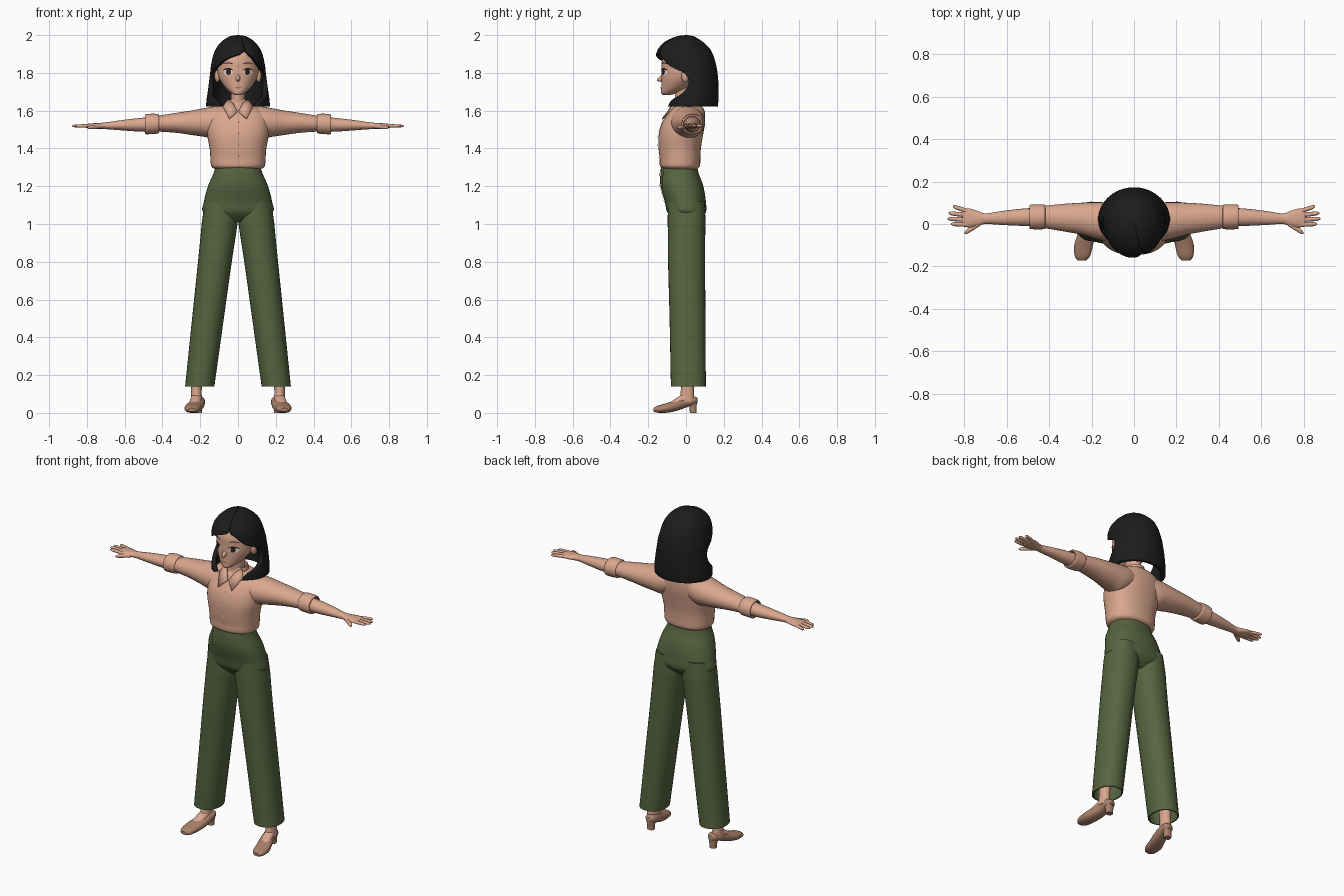
import bpy, bmesh, math
from mathutils import Vector


def material(name, rgb):
    m = bpy.data.materials.new(name)
    m.diffuse_color = (*rgb, 1)
    return m


PEACH = material("peach", (0.70, 0.385, 0.27))
GREEN = material("olive_green", (0.095, 0.128, 0.05))
BLACK = material("hair_black", (0.012, 0.012, 0.012))
BROWN = material("shoe_tan", (0.40, 0.22, 0.145))
WHITE = material("eye_white", (0.80, 0.75, 0.70))
DARK = material("eye_brown", (0.035, 0.015, 0.01))
ROSE = material("lip_rose", (0.42, 0.14, 0.11))


def resample(rows, k=5):
    """Catmull-Rom through table rows."""
    rows = [Vector(r) for r in rows]
    out = []
    for i in range(len(rows) - 1):
        p1, p2 = rows[i], rows[i + 1]
        p0, p3 = rows[max(i - 1, 0)], rows[min(i + 2, len(rows) - 1)]
        for s in range(k):
            t = s / k
            out.append(0.5 * (2 * p1 + (p2 - p0) * t + (2 * p0 - 5 * p1 + 4 * p2 - p3) * t * t
                              + (3 * p1 - p0 - 3 * p2 + p3) * t ** 3))
    return out + [rows[-1]]


def add_object(name, verts, faces, mat, mirror=False, fix=True):
    me = bpy.data.meshes.new(name)
    me.from_pydata(verts, [], faces)
    if fix:
        bm = bmesh.new()
        bm.from_mesh(me)
        bmesh.ops.recalc_face_normals(bm, faces=bm.faces)
        bm.to_mesh(me)
        bm.free()
    me.materials.append(mat)
    ob = bpy.data.objects.new(name, me)
    bpy.context.collection.objects.link(ob)
    if mirror:
        ob.modifiers.new("mirror", 'MIRROR').use_mirror_merge = False
    return ob


def loft(name, rows, mat, axis='z', mirror=False, n=28, p=2.0, tail=(), k=5):
    """Skin of superellipses; each row is (position, u0, u1, v0, v1)."""
    rings = list(resample(rows, k)) + [Vector(r) for r in tail]
    verts, faces = [], []
    for t, u0, u1, v0, v1 in rings:
        for j in range(n):
            a = math.tau * j / n
            c, s = math.cos(a), math.sin(a)
            u = (u0 + u1) / 2 + (u1 - u0) / 2 * math.copysign(abs(c) ** (2 / p), c)
            v = (v0 + v1) / 2 + (v1 - v0) / 2 * math.copysign(abs(s) ** (2 / p), s)
            verts.append({'z': (u, v, t), 'x': (t, u, v), 'y': (v, t, u)}[axis])
    for i in range(len(rings) - 1):
        for j in range(n):
            k2 = (j + 1) % n
            faces.append((i * n + j, i * n + k2, (i + 1) * n + k2, (i + 1) * n + j))
    faces += [tuple(range(n)), tuple(range(len(verts) - n, len(verts)))]
    return add_object(name, verts, faces, mat, mirror)


def front_y(rows, x, z, p):
    """Front surface of a vertical loft."""
    rings = sorted((tuple(r) for r in resample(rows)), key=lambda r: r[0])
    for a, b in zip(rings, rings[1:]):
        if a[0] <= z <= b[0]:
            break
    f = min(max((z - a[0]) / max(b[0] - a[0], 1e-6), 0), 1)
    _, x0, x1, y0, y1 = Vector(a).lerp(Vector(b), f)
    q = min(abs((x - (x0 + x1) / 2) / ((x1 - x0) / 2)), 1)
    return (y0 + y1) / 2 - (y1 - y0) / 2 * (1 - q ** p) ** (1 / p)


def patch(name, rows, cx, cz, rx, rz, mat, off=0.003, p=2.0, mirror=False, rounded=True, nz=6, arch=0):
    """Thin plate following the front of a loft."""
    verts, faces, nx = [], [], 6
    for i in range(nz + 1):
        for j in range(nx + 1):
            u, v = 2 * j / nx - 1, 2 * i / nz - 1
            a, b = (u * math.sqrt(1 - v * v / 2), v * math.sqrt(1 - u * u / 2)) if rounded else (u, v)
            x, z = cx + rx * a, cz + rz * b - arch * a * a
            verts.append((x, front_y(rows, x, z, p) - off, z))
    w = nx + 1
    for i in range(nz):
        for j in range(nx):
            faces.append((i * w + j, i * w + j + 1, (i + 1) * w + j + 1, (i + 1) * w + j))
    return add_object(name, verts, faces, mat, mirror, fix=False)


def sym(rows):
    return [(z, -w, w, y0, y1) for z, w, y0, y1 in rows]


# Trousers: hips and two hollow-hemmed legs
HIPS = sym([(1.305, .118, -.130, .058), (1.26, .133, -.136, .070), (1.20, .159, -.135, .092),
            (1.12, .180, -.113, .105), (1.06, .184, -.098, .104), (1.01, .10, -.05, .06)])
loft("trouser_hips", HIPS, GREEN, p=2.2, n=40)
loft("trouser_leg", [(1.12, .005, .174, -.095, .098), (1.02, .002, .190, -.097, .103),
                     (.95, .010, .197, -.096, .102), (.80, .033, .212, -.095, .101),
                     (.50, .075, .243, -.087, .103), (.14, .125, .280, -.080, .105)], GREEN,
     mirror=True, p=2.15, n=32,
     tail=[(.14, .132, .273, -.073, .098), (.26, .120, .262, -.073, .098)])
patch("trouser_fly", HIPS, .012, 1.195, .014, .095, GREEN, off=.004, p=2.2, rounded=False, nz=16)
patch("trouser_pleat", HIPS, .085, 1.24, .004, .05, GREEN, off=.004, p=2.2, mirror=True, rounded=False, nz=10)

# Shirt: body, sleeves and rolled cuffs
SHIRT = sym([(1.292, .125, -.122, .060), (1.308, .142, -.138, .074), (1.35, .146, -.140, .076),
             (1.40, .150, -.145, .079), (1.47, .163, -.145, .090), (1.53, .165, -.130, .100),
             (1.58, .155, -.102, .101), (1.61, .120, -.080, .094), (1.635, .062, -.058, .070)])
loft("shirt_body", SHIRT, PEACH, p=2.3, n=40)
loft("sleeve", [(.05, -.065, .090, 1.49, 1.625), (.12, -.080, .100, 1.455, 1.623),
                (.18, -.070, .102, 1.462, 1.613), (.25, -.050, .100, 1.472, 1.600),
                (.33, -.035, .095, 1.483, 1.588), (.43, -.018, .085, 1.490, 1.572)],
     PEACH, 'x', mirror=True)
loft("rolled_cuff", [(.418, -.018, .085, 1.486, 1.576), (.423, -.024, .091, 1.479, 1.582),
                     (.455, -.025, .092, 1.476, 1.584), (.487, -.024, .091, 1.475, 1.581),
                     (.493, -.020, .087, 1.479, 1.577)], PEACH, 'x', mirror=True, k=3,
     tail=[(.492, -.014, .081, 1.484, 1.571), (.46, -.012, .079, 1.486, 1.569)])
patch("shirt_placket", SHIRT, .004, 1.45, .013, .135, PEACH, off=.004, p=2.3, rounded=False, nz=24)
for i in range(4):
    patch("shirt_button", SHIRT, .004, 1.36 + .06 * i, .005, .005, BROWN, off=.007, p=2.3)

# Collar band and pointed flaps
loft("collar_band", sym([(1.60, .066, -.068, .070), (1.63, .058, -.062, .064), (1.658, .052, -.052, .062)]),
     PEACH, tail=sym([(1.656, .046, -.046, .056), (1.62, .046, -.046, .056)]))
flap = add_object("collar_flap", [(.004, -.098, 1.597), (.046, -.128, 1.558), (.080, -.066, 1.622),
                                  (.054, -.040, 1.662), (.025, -.072, 1.640)],
                  [(0, 1, 2, 4), (4, 2, 3)], PEACH, mirror=True, fix=False)
flap.modifiers.new("thick", 'SOLIDIFY').thickness = .007

# Forearm, palm, fingers and thumb
loft("forearm_and_palm", [(.46, -.012, .077, 1.487, 1.567), (.55, -.008, .070, 1.491, 1.558),
                          (.63, -.004, .060, 1.497, 1.548), (.70, .000, .050, 1.502, 1.538),
                          (.735, -.010, .061, 1.503, 1.535), (.77, -.016, .072, 1.506, 1.533),
                          (.80, -.013, .072, 1.508, 1.530), (.808, -.004, .064, 1.513, 1.526)],
     PEACH, 'x', mirror=True, n=20)


def digit(name, x0, y0, x1, y1, r, z0, z1):
    rows = []
    for t, s in ((0, 1), (.5, 1), (.85, .85), (1, .3)):
        x, y, z = x0 + (x1 - x0) * t, y0 + (y1 - y0) * t, z0 + (z1 - z0) * t
        rows.append((x, y - r * s, y + r * s, z - r * s * .85, z + r * s * .85))
    loft(name, rows, PEACH, 'x', mirror=True, n=10, k=3)


for label, y0, x1, y1 in (("index", -.003, .862, .000), ("middle", .020, .878, .025),
                          ("ring", .042, .874, .051), ("little", .061, .853, .083)):
    digit(label + "_finger", .785, y0, x1, y1, .0105, 1.520, 1.519)
digit("thumb", .725, .004, .798, -.042, .013, 1.517, 1.510)

# Ankles, feet and heeled shoes
loft("ankle", [(.06, .188, .250, -.042, .050), (.12, .192, .248, -.028, .042), (.30, .180, .243, -.035, .048)],
     PEACH, mirror=True, n=18)
loft("instep", [(.04, .05, .086, .195, .238), (0, .05, .106, .192, .247), (-.05, .03, .079, .197, .257),
                (-.088, .02, .053, .212, .262)], PEACH, 'y', mirror=True, n=18)
loft("shoe", [(.061, .052, .078, .195, .225), (.043, .042, .088, .178, .242), (0, .028, .084, .175, .248),
              (-.05, .011, .068, .181, .266), (-.10, .001, .052, .193, .282), (-.15, .001, .038, .206, .280),
              (-.173, .007, .025, .226, .264)], BROWN, 'y', mirror=True, n=22, p=2.3)
loft("shoe_heel", [(0, .190, .230, .020, .055), (.03, .189, .232, .018, .056), (.06, .182, .238, .006, .058)],
     BROWN, mirror=True, n=16, p=3)

# Neck and head
loft("neck", sym([(1.58, .046, -.062, .048), (1.64, .038, -.058, .042), (1.75, .040, -.062, .045)]), PEACH)
HEAD = sym([(1.683, .014, -.122, -.085), (1.692, .034, -.131, -.050), (1.72, .066, -.131, .010),
            (1.77, .099, -.130, .075), (1.82, .110, -.129, .105), (1.87, .106, -.126, .108),
            (1.92, .086, -.100, .088), (1.96, .045, -.055, .050)])
loft("head", HEAD, PEACH, n=40)
loft("nose", [(-.112, 1.752, 1.800, -.015, .015), (-.135, 1.753, 1.785, -.011, .011),
              (-.149, 1.756, 1.770, -.006, .006), (-.154, 1.760, 1.765, -.002, .002)], PEACH, 'y', n=14)
loft("ear", [(.098, -.022, .012, 1.758, 1.808), (.112, -.024, .016, 1.750, 1.816),
             (.121, -.014, .014, 1.762, 1.808), (.124, -.004, .008, 1.775, 1.798)],
     PEACH, 'x', mirror=True, n=16)

# Eyes, lashes, brows and lips as thin plates
patch("eye_white", HEAD, .052, 1.804, .025, .017, WHITE, off=.002, mirror=True)
patch("iris", HEAD, .050, 1.805, .013, .017, DARK, off=.004, mirror=True)
patch("upper_lash", HEAD, .053, 1.822, .029, .004, BLACK, off=.006, mirror=True, arch=.010)
patch("eyebrow", HEAD, .052, 1.853, .026, .003, BLACK, off=.003, mirror=True, arch=.006)
patch("lips", HEAD, 0, 1.722, .017, .004, ROSE, off=.003)

# Hair shell: (z, front y, back y, half width, right and left opening angle)
PART = 19
HAIR = [(2.0, -.004, .008, .006, PART, -PART), (1.992, -.055, .045, .048, PART, -PART),
        (1.965, -.112, .088, .088, PART, -PART), (1.93, -.146, .125, .117, PART, -PART),
        (1.91, -.155, .136, .126, 21, -15), (1.895, -.159, .144, .132, 32, 4),
        (1.88, -.160, .149, .136, 39, 20), (1.86, -.158, .155, .140, 46, 38),
        (1.84, -.152, .160, .144, 53, 49), (1.82, -.142, .164, .147, 66, 65),
        (1.79, -.130, .168, .149, 83, 83), (1.74, -.120, .172, .155, 85, 85),
        (1.69, -.120, .173, .162, 70, 70), (1.655, -.122, .172, .167, 46, 46),
        (1.622, -.120, .168, .169, 34, 34)]
verts, faces, N = [], [], 72
rings = resample(HAIR, 4)
for z, yf, yb, rx, right, left in rings:
    left = max(left, -right)
    for j in range(N + 1):
        d = right + (360 - left - right) * j / N
        a = math.radians(d)
        gap = min(abs(d - PART), abs(d - 360 - PART))
        # groove along the parting, and a soft fold between fringe and back hair
        r = 1 - .06 * math.exp(-(gap / 7) ** 2)
        if z > 1.79:
            r -= .022 * sum(math.exp(-((d - c) / 5) ** 2) for c in (88, 272))
        verts.append((r * rx * math.sin(a), (yf + yb) / 2 - r * (yb - yf) / 2 * math.cos(a), z))
for i in range(len(rings) - 1):
    for j in range(N):
        q = i * (N + 1) + j
        faces.append((q, q + N + 1, q + N + 2, q + 1))
hair = add_object("bobbed_hair", verts, faces, BLACK, fix=False)
thick = hair.modifiers.new("thick", 'SOLIDIFY')
thick.thickness, thick.offset = .026, -1

# Smooth shading with sharp rims
for ob in bpy.context.scene.objects:
    ob.select_set(True)
bpy.context.view_layer.objects.active = hair
bpy.ops.object.shade_smooth_by_angle(angle=math.radians(45))
